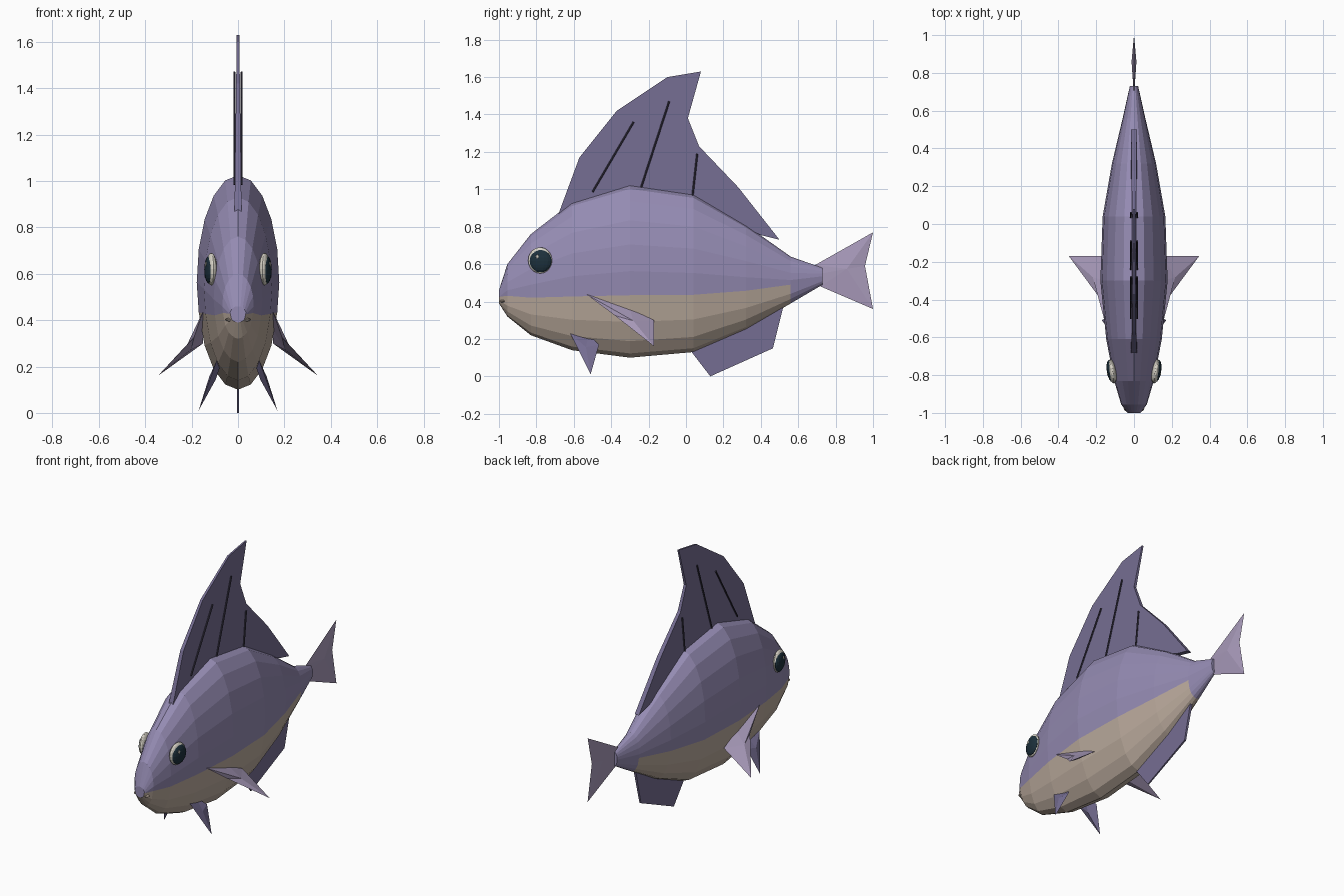
import bpy, bmesh, math
from mathutils import Vector

if "Cube" in bpy.data.objects:
    bpy.data.objects.remove(bpy.data.objects["Cube"])


def mat(name, r, g, b):
    m = bpy.data.materials.new(name)
    m.diffuse_color = (r, g, b, 1)
    m.use_nodes = True
    m.node_tree.nodes["Principled BSDF"].inputs["Base Color"].default_value = m.diffuse_color
    return m


PURPLE = mat("purple", 0.30, 0.26, 0.45)
BEIGE = mat("beige", 0.50, 0.41, 0.34)
FIN = mat("fin_purple", 0.18, 0.155, 0.29)
LILAC = mat("lilac", 0.40, 0.33, 0.50)
DARK = mat("eye_dark", 0.012, 0.03, 0.045)
WHITE = mat("eye_white", 0.68, 0.65, 0.57)
RAY = mat("ray_dark", 0.04, 0.035, 0.06)


def finish(name, bm, *mats):
    bmesh.ops.recalc_face_normals(bm, faces=bm.faces)
    me = bpy.data.meshes.new(name)
    bm.to_mesh(me)
    bm.free()
    for m in mats:
        me.materials.append(m)
    ob = bpy.data.objects.new(name, me)
    bpy.context.collection.objects.link(ob)
    return ob


# Body: lofted ellipse rings (y, top, bottom, half width)
RINGS = [(-1.0, 0.46, 0.39, 0.035), (-0.955, 0.60, 0.32, 0.068), (-0.83, 0.76, 0.22, 0.105),
         (-0.61, 0.93, 0.14, 0.147), (-0.30, 1.025, 0.10, 0.178), (0.04, 0.975, 0.13, 0.166),
         (0.32, 0.81, 0.25, 0.117), (0.56, 0.64, 0.39, 0.06), (0.73, 0.58, 0.49, 0.022)]
N = 20
bm = bmesh.new()
loops = []
for y, top, bot, w in RINGS:
    c, r = (top + bot) / 2, (top - bot) / 2
    ring = []
    for k in range(N):
        a = 2 * math.pi * k / N
        lift = 0.014 if k in (4, N - 4) else 0
        ring.append(bm.verts.new((w * math.sin(a), y, c - r * math.cos(a) + lift)))
    loops.append(ring)
for i in range(len(loops) - 1):
    for k in range(N):
        j = (k + 1) % N
        f = bm.faces.new((loops[i][k], loops[i][j], loops[i + 1][j], loops[i + 1][k]))
        if (k < 4 or k >= N - 4) and i < len(loops) - 2:
            f.material_index = 1
bm.faces.new(loops[0])
bm.faces.new(loops[-1])
finish("body", bm, PURPLE, BEIGE)


# Flat fin in the middle plane, thinning with height above z0
def mid_fin(name, pts, half, taper, m):
    bm = bmesh.new()
    sides = []
    for s in (1, -1):
        sides.append([bm.verts.new((s * half * max(0.25, 1 - taper * abs(z - 0.8)), y, z))
                      for y, z in pts])
        bm.faces.new(sides[-1])
    n = len(pts)
    for i in range(n):
        j = (i + 1) % n
        bm.faces.new((sides[0][i], sides[0][j], sides[1][j], sides[1][i]))
    finish(name, bm, m)


mid_fin("dorsal_fin", [(-0.685, 0.86), (-0.57, 1.17), (-0.37, 1.42), (-0.10, 1.60), (0.08, 1.63),
                       (0.01, 1.38), (0.07, 1.23), (0.28, 1.01), (0.50, 0.73), (0.40, 0.755),
                       (0.04, 0.93), (-0.30, 0.96)], 0.016, 0.8, FIN)
mid_fin("anal_fin", [(0.0, 0.18), (0.03, 0.13), (0.13, 0.0), (0.465, 0.15), (0.525, 0.39),
                     (0.30, 0.32)], 0.012, 0.8, FIN)


# Fin with thin rim and a raised centre on both sides
def ridged_fin(name, pts, centre, bulge, m):
    bm = bmesh.new()
    rim = [bm.verts.new(p) for p in pts]
    for s in (1, -1):
        peak = bm.verts.new(Vector(centre) + s * Vector(bulge))
        for i in range(len(rim)):
            bm.faces.new((rim[i], rim[(i + 1) % len(rim)], peak))
    return finish(name, bm, m)


ridged_fin("tail_fin", [(0, 0.67, 0.54), (0, 0.69, 0.595), (0, 1.0, 0.77), (0, 0.957, 0.59),
                        (0, 1.0, 0.36), (0, 0.72, 0.48)], (0, 0.86, 0.575), (0.013, 0, 0), LILAC)


def ellipsoid(name, loc, scale, m, u=16, v=10, tilt=0):
    bm = bmesh.new()
    bmesh.ops.create_uvsphere(bm, u_segments=u, v_segments=v, radius=1)
    ob = finish(name, bm, m)
    ob.location, ob.scale, ob.rotation_euler = loc, scale, (0, 0, tilt)
    return ob


def rod(name, a, b, r, m):
    a, b = Vector(a), Vector(b)
    bm = bmesh.new()
    bmesh.ops.create_cone(bm, cap_ends=True, segments=6, radius1=r, radius2=r,
                          depth=(b - a).length)
    ob = finish(name, bm, m)
    ob.location = (a + b) / 2
    ob.rotation_mode = 'QUATERNION'
    ob.rotation_quaternion = (b - a).to_track_quat('Z', 'Y')


for s, side in ((1, "left"), (-1, "right")):
    # Paired fins
    ridged_fin("pectoral_fin_" + side,
               [(s * 0.15, -0.535, 0.44), (s * 0.19, -0.38, 0.325), (s * 0.345, -0.17, 0.16),
                (s * 0.15, -0.17, 0.30), (s * 0.15, -0.30, 0.36)],
               (s * 0.21, -0.28, 0.285), (s * 0.008, -0.002, 0.012), LILAC)
    ridged_fin("pelvic_fin_" + side,
               [(s * 0.09, -0.62, 0.23), (s * 0.17, -0.51, 0.01), (s * 0.105, -0.465, 0.17),
                (s * 0.07, -0.52, 0.22)],
               (s * 0.11, -0.535, 0.15), (s * 0.014, 0, 0.006), FIN)
    # Eyes
    ellipsoid("eye_white_" + side, (s * 0.115, -0.78, 0.62), (0.023, 0.065, 0.07), WHITE, tilt=s * -0.15)
    ellipsoid("eye_pupil_" + side, (s * 0.123, -0.778, 0.617), (0.021, 0.06, 0.061), DARK, tilt=s * -0.15)
    ellipsoid("eye_glint_" + side, (s * 0.138, -0.795, 0.64), (0.005, 0.009, 0.011), WHITE, 8, 6)
    # Dorsal fin rays
    for i, (y0, z0, y1, z1) in enumerate([(-0.50, 0.985, -0.28, 1.36), (-0.24, 1.01, -0.09, 1.47),
                                          (0.035, 0.965, 0.06, 1.19)]):
        rod(f"fin_ray_{side}_{i}", (s * 0.016, y0, z0), (s * 0.016, y1, z1), 0.005, RAY)

# Mouth
ellipsoid("mouth", (0, -0.978, 0.402), (0.056, 0.022, 0.011), BEIGE, 12, 8)
